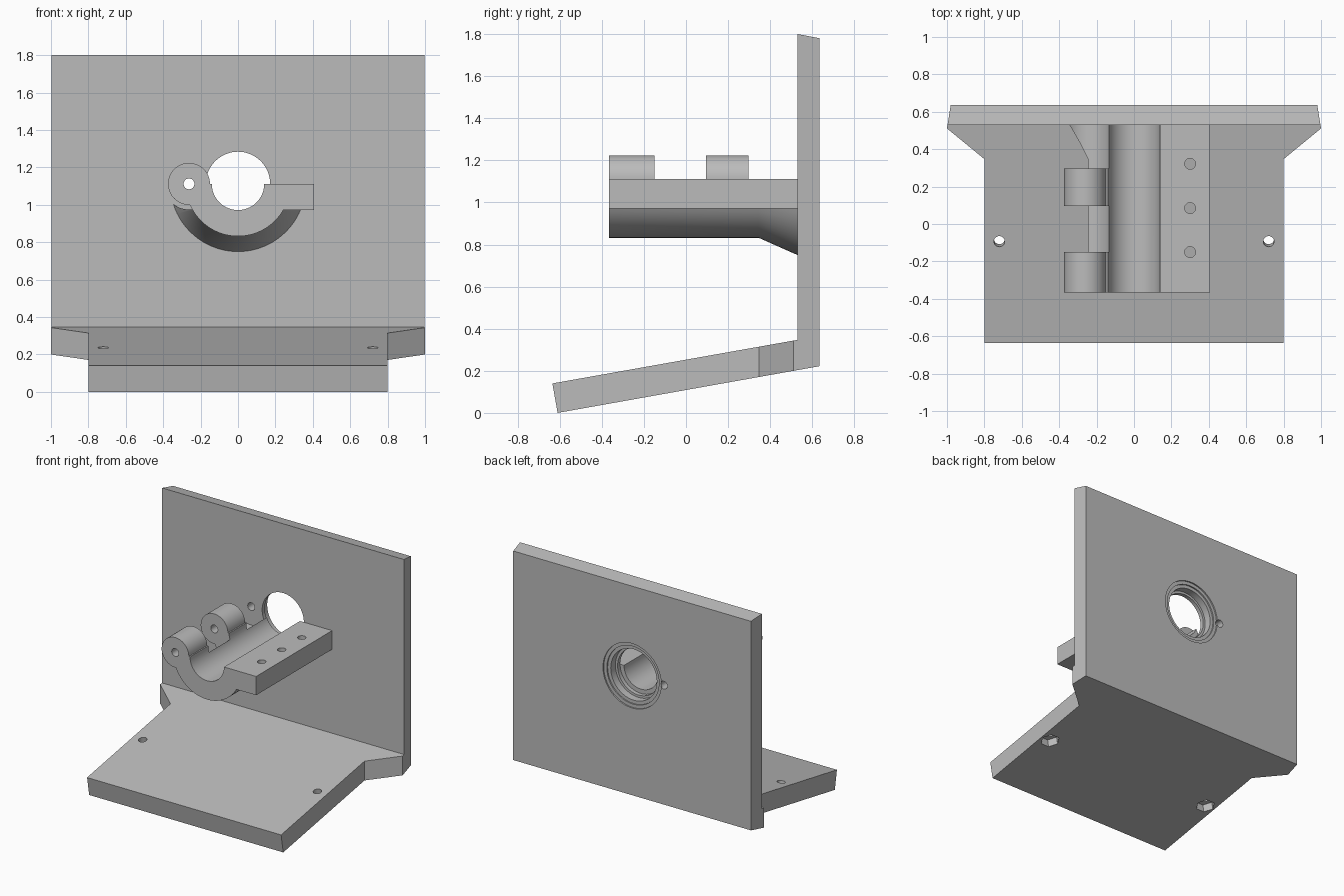
import bpy
import bmesh
from math import cos, sin, pi, radians
from mathutils import Matrix

cube = bpy.data.objects.get("Cube")
if cube:
    bpy.data.objects.remove(cube, do_unlink=True)

grey = bpy.data.materials.new("plain grey")
grey.use_nodes = True
GREY = (0.5, 0.5, 0.5, 1)
grey.diffuse_color = GREY
grey.node_tree.nodes["Principled BSDF"].inputs["Base Color"].default_value = GREY


def loft(name, rings):
    """Solid through a list of equal-length point rings, capped at both ends."""
    bm = bmesh.new()
    loops = [[bm.verts.new(p) for p in ring] for ring in rings]
    n = len(loops[0])
    for a, b in zip(loops, loops[1:]):
        for i in range(n):
            j = (i + 1) % n
            bm.faces.new((a[i], a[j], b[j], b[i]))
    bm.faces.new(loops[0][::-1])
    bm.faces.new(loops[-1])
    bmesh.ops.recalc_face_normals(bm, faces=bm.faces)
    mesh = bpy.data.meshes.new(name)
    bm.to_mesh(mesh)
    bm.free()
    mesh.materials.append(grey)
    obj = bpy.data.objects.new(name, mesh)
    bpy.context.collection.objects.link(obj)
    return obj


def turned(name, x, z, profile, sides=72):
    """Solid turned about a front-to-back axis; profile is (radius, y)."""
    turns = [2 * pi * i / sides for i in range(sides)]
    return loft(name, [[(x + r * cos(t), y, z + r * sin(t)) for t in turns]
                       for r, y in profile])


def box(name, x0, x1, y0, y1, z0, z1):
    return loft(name, [[(x0, y0, z), (x1, y0, z), (x1, y1, z), (x0, y1, z)]
                       for z in (z0, z1)])


def combine(target, tool, operation="DIFFERENCE"):
    """Apply a boolean and discard the tool object."""
    mod = target.modifiers.new("shape", "BOOLEAN")
    mod.operation, mod.object, mod.solver = operation, tool, "EXACT"
    bpy.ops.object.select_all(action="DESELECT")
    target.select_set(True)
    bpy.context.view_layer.objects.active = target
    bpy.ops.object.modifier_apply(modifier=mod.name)
    bpy.data.objects.remove(tool, do_unlink=True)


def finish(obj):
    bpy.ops.object.select_all(action="DESELECT")
    obj.select_set(True)
    bpy.context.view_layer.objects.active = obj
    bpy.ops.object.shade_smooth_by_angle(angle=radians(28))


AXIS_Z = 1.112            # height of the bore, hinge and flange top
HINGE_X = -0.262
FRONT, PANEL_FRONT, PANEL_BACK = -0.365, 0.53, 0.635
PIN = 0.029               # radius of all small holes

# Upright panel and sloping base: side profile trimmed by the plan outline
side = [(-0.635, 0.14), (-0.61, 0), (PANEL_BACK, 0.222), (PANEL_BACK, 1.78),
        (PANEL_FRONT, 1.8), (PANEL_FRONT, 0.347)]
stand = loft("panel_and_base", [[(x, y, z) for y, z in side] for x in (-1.2, 1.2)])
half = [(0.8, -0.8), (0.8, 0.347), (1, 0.511), (0.975, 0.667)]
plan = half + [(-x, y) for x, y in reversed(half)]
combine(stand, loft("plan", [[(x, y, z) for x, y in plan] for z in (-0.2, 2)]),
        "INTERSECT")

# Stepped bore through the panel, with shallow rings on the back
combine(stand, turned("bore", 0, AXIS_Z, [
    (0.172, 0.4), (0.172, 0.56), (0.19, 0.56), (0.19, 0.615), (0.215, 0.615),
    (0.215, 0.625), (0.24, 0.625), (0.24, 0.7)]))
combine(stand, turned("pin_hole", HINGE_X, AXIS_Z, [(PIN, 0.4), (PIN, 0.7)], 32))

# Base bolt holes with hexagonal nut pockets underneath, square to the slope
for x in (-0.72, 0.72):
    for radius, y0, y1, sides in ((PIN, -0.1, 0.25, 32), (0.068, 0.08, 0.25, 6)):
        hole = turned("bolt_hole", 0, 0, [(radius, y0), (radius, y1)], sides)
        hole.data.transform(Matrix.Translation((x, -0.093, 0.235))
                            @ Matrix.Rotation(radians(-80), 4, "X"))
        combine(stand, hole)
finish(stand)

# Half-round cradle that flares where it meets the panel
cradle = turned("hinged_cradle", 0, AXIS_Z, [
    (0.28, FRONT), (0.28, 0.345), (0.362, PANEL_FRONT)], 96)
combine(cradle, box("upper_half", -1, 1, -1, 1, AXIS_Z, 2))

# Clamping flange along the cradle's left edge
combine(cradle, box("flange", 0.1, 0.405, FRONT, PANEL_FRONT, 0.972, AXIS_Z), "UNION")
combine(cradle, turned("cradle_bore", 0, AXIS_Z, [(0.14, -1), (0.14, 1)], 96))

# Clearance for the mating hinge knuckles
for y0, y1 in ((-0.15, 0.095), (0.297, 0.7)):
    combine(cradle, turned("clearance", HINGE_X, AXIS_Z, [(0.137, y0), (0.137, y1)]))

# Hinge knuckles and their pin hole
for y0, y1 in ((FRONT, -0.15), (0.095, 0.297)):
    combine(cradle, turned("knuckle", HINGE_X, AXIS_Z, [(0.112, y0), (0.112, y1)]),
            "UNION")
combine(cradle, turned("pin_hole", HINGE_X, AXIS_Z, [(PIN, -1), (PIN, 1)], 32))

# Screw holes through the flange
for y in (-0.15, 0.085, 0.322):
    hole = turned("screw_hole", 0, 0, [(PIN, -0.3), (PIN, 0.3)], 32)
    hole.data.transform(Matrix.Translation((0.3, y, AXIS_Z))
                        @ Matrix.Rotation(radians(90), 4, "X"))
    combine(cradle, hole)
finish(cradle)
